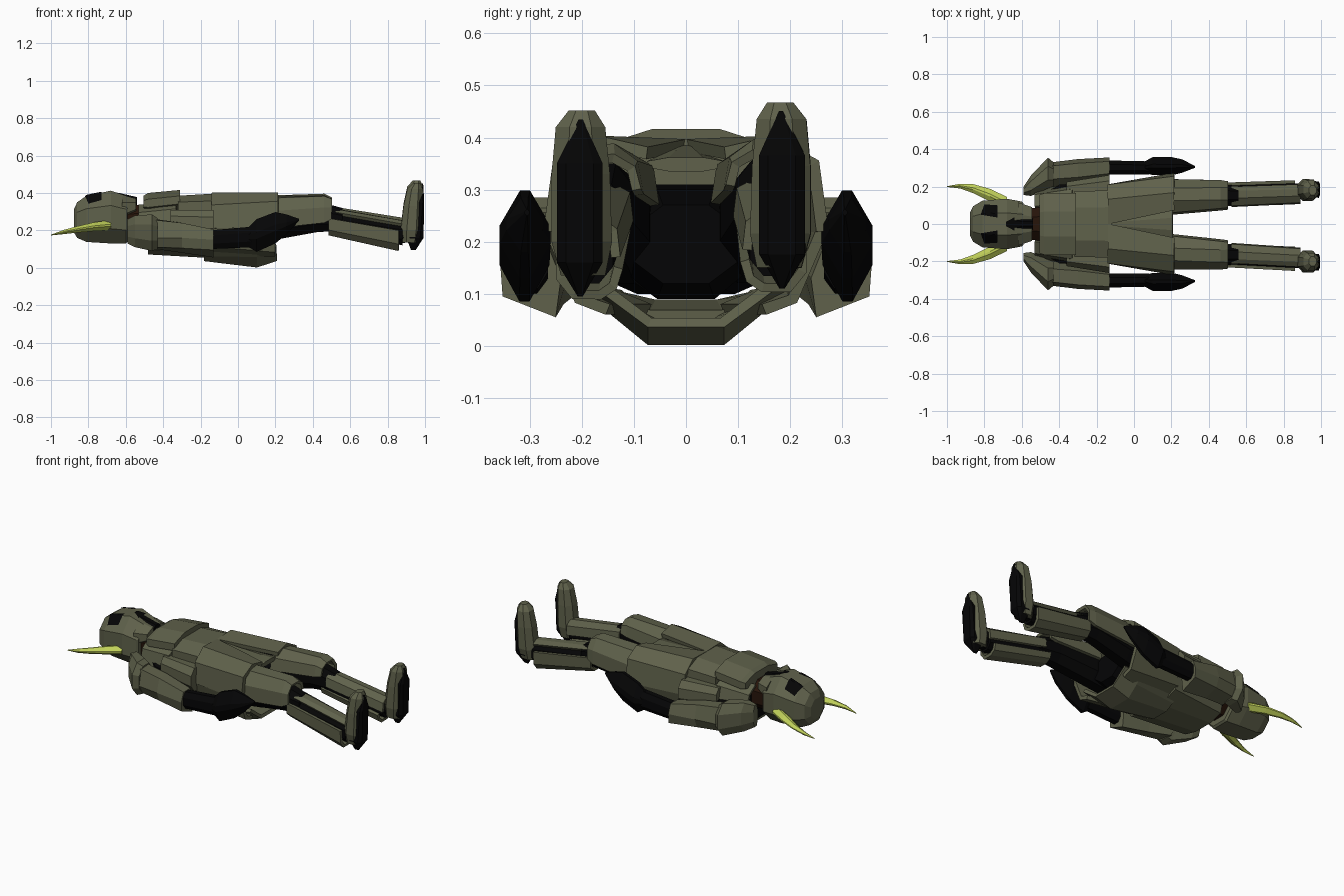
import bpy, bmesh

def material(name, r, g, b):
    m = bpy.data.materials.new(name)
    m.diffuse_color = (r, g, b, 1)
    return m

OLIVE = material("olive", 0.115, 0.12, 0.07)
BLACK = material("black", 0.0015, 0.0015, 0.0017)
LIME = material("lime", 0.52, 0.62, 0.10)
BROWN = material("brown", 0.02, 0.007, 0.003)

def finish(name, rings, mat=OLIVE, closed=True, side=1, leg=False):
    """Skin rings of points; side -1 mirrors, leg gives the +y leg its slight turn."""
    bm = bmesh.new()
    rows = []
    for ring in rings:
        row = []
        for x, y, z in ring:
            if leg and side > 0:
                y, z = y - 0.02 * x, z + 0.016 * x
            row.append(bm.verts.new((x, y * side, z)))
        rows.append(row)
    n = len(rows[0])
    for a, b in zip(rows, rows[1:]):
        for i in range(n if closed else n - 1):
            j = (i + 1) % n
            bm.faces.new((a[i], a[j], b[j], b[i]))
    if closed:
        bm.faces.new(rows[0])
        bm.faces.new(rows[-1])
    bmesh.ops.recalc_face_normals(bm, faces=bm.faces)
    me = bpy.data.meshes.new(name)
    bm.to_mesh(me)
    bm.free()
    me.materials.append(mat)
    ob = bpy.data.objects.new(name, me)
    bpy.context.collection.objects.link(ob)
    return ob

def loft(name, sections, mat=OLIVE, cut=0.28, axis='x', side=1, leg=False):
    """Eight-sided loft. Sections are (position, a0, a1, b0, b1)."""
    rings = []
    for t, a0, a1, b0, b1 in sections:
        ca, cb = (a1 - a0) * cut, (b1 - b0) * cut
        pts = [(a0 + ca, b0), (a1 - ca, b0), (a1, b0 + cb), (a1, b1 - cb),
               (a1 - ca, b1), (a0 + ca, b1), (a0, b1 - cb), (a0, b0 + cb)]
        rings.append([(t, a, b) if axis == 'x' else (a, b, t) for a, b in pts])
    return finish(name, rings, mat, True, side, leg)

def shell(name, rows, mat=OLIVE, thick=0.018, side=1, leg=False):
    """Bent armour plate. Rows are (x, [(y, z), ...])."""
    ob = finish(name, [[(x, y, z) for y, z in pts] for x, pts in rows], mat, False, side, leg)
    mod = ob.modifiers.new("thickness", 'SOLIDIFY')
    mod.thickness = thick
    mod.offset = 0
    return ob

def block(name, rows, side=1):
    """Closed loft through free cross-sections."""
    return finish(name, [[(x, y, z) for y, z in pts] for x, pts in rows], side=side)

def both(fn, name, data, **kw):
    for side, label in ((1, "left_"), (-1, "right_")):
        fn(label + name, data, side=side, **kw)

def sym(half):
    return [(-y, z) for y, z in half] + [(y, z) for y, z in reversed(half)]

# Head
head = loft("helmet", [(-.878, -.06, .06, .19, .31), (-.86, -.095, .095, .16, .35),
                       (-.81, -.125, .125, .138, .385), (-.68, -.135, .135, .13, .412),
                       (-.60, -.12, .12, .13, .385), (-.59, -.11, .11, .14, .38)])
loft("jaw", [(-.62, -.115, .115, .24, .39), (-.545, -.09, .09, .29, .37)])
# Horns are crescents with a flat diamond section
both(loft, "horn", [(-.68, .07, .145, .20, .255), (-.77, .12, .188, .196, .243),
                    (-.86, .165, .213, .188, .222), (-.93, .19, .215, .18, .203),
                    (-1.0, .198, .202, .173, .177)], mat=LIME, cut=.4)

# Eyes and nose slot, wrapped onto the helmet
def decal(name, corners, target):
    bm = bmesh.new()
    bm.faces.new([bm.verts.new((x, y, .5)) for x, y in corners])
    bmesh.ops.subdivide_edges(bm, edges=bm.edges[:], cuts=6, use_grid_fill=True)
    me = bpy.data.meshes.new(name)
    bm.to_mesh(me)
    bm.free()
    me.materials.append(BLACK)
    ob = bpy.data.objects.new(name, me)
    bpy.context.collection.objects.link(ob)
    m = ob.modifiers.new("wrap", 'SHRINKWRAP')
    m.target = target
    m.wrap_method = 'PROJECT'
    m.use_project_z = True
    m.use_negative_direction = True
    m.use_positive_direction = False
    m.offset = 0.005

for s in (1, -1):
    decal("eye", [(-.82, .05 * s), (-.73, .035 * s), (-.73, .10 * s), (-.80, .105 * s)], head)
decal("nose_slot", [(-.685, .012), (-.685, -.012), (-.64, -.035), (-.64, .035)], head)
loft("mouth_guard", [(-.645, -.035, .035, .35, .402), (-.54, -.03, .03, .33, .378)], BLACK)

# Neck and dark under-suit
loft("neck", [(-.62, -.08, .08, .17, .33), (-.49, -.09, .09, .17, .34)], BROWN)
loft("under_suit", [(-.5, -.15, .15, .10, .31), (-.4, -.21, .21, .10, .29),
                    (-.3, -.215, .215, .10, .29), (-.12, -.16, .16, .11, .31),
                    (.1, -.125, .125, .09, .30), (.19, -.10, .10, .12, .27)], BLACK)

# Torso armour
loft("chest_plate", [(-.505, -.155, .155, .30, .385), (-.48, -.165, .165, .29, .40),
                     (-.31, -.165, .165, .31, .416)], cut=.3)
loft("belly_plate", [(-.32, -.175, .175, .25, .385), (-.12, -.18, .18, .24, .397)], cut=.25)
both(loft, "rib_plate", [(-.36, .14, .225, .19, .31), (-.13, .15, .262, .17, .31)])
both(shell, "collar_plate", [(-.53, [(.09, .33), (.15, .29), (.17, .18)]),
                             (-.33, [(.12, .335), (.18, .31), (.21, .18)])])
shell("upper_back_plate", [(-.48, sym([(.16, .18), (.14, .10), (.06, .08)])),
                           (-.13, sym([(.21, .20), (.18, .10), (.07, .06)]))])

# Hip skirt
both(shell, "skirt_plate", [(-.14, [(.0, .385), (.13, .39), (.20, .33), (.20, .21)]),
                            (.215, [(.075, .37), (.165, .392), (.245, .35), (.262, .22)])], thick=.024)
loft("front_skirt", [(-.12, -.02, .02, .34, .385), (.205, -.075, .075, .335, .362)])
both(shell, "rear_skirt", [(-.14, [(.20, .22), (.19, .12), (.07, .07)]),
                           (.20, [(.26, .22), (.205, .09), (.15, .07)])], thick=.022)
shell("seat_plate", [(-.18, sym([(.13, .10), (.10, .07), (.05, .045)])),
                     (.10, sym([(.185, .11), (.135, .065), (.07, .011)])),
                     (.205, sym([(.17, .12), (.13, .09), (.07, .045)]))], thick=.02)

# Arms
both(loft, "shoulder_pad", [(-.59, .155, .20, .13, .26), (-.55, .15, .26, .11, .28),
                            (-.46, .19, .355, .09, .285), (-.43, .20, .33, .10, .265)])
both(block, "arm_guard",
     [(-.44, [(.21, .10), (.30, .11), (.33, .16), (.31, .255), (.24, .26), (.195, .18)]),
      (-.30, [(.235, .08), (.325, .105), (.347, .16), (.325, .24), (.25, .24), (.22, .16)]),
      (-.13, [(.25, .055), (.352, .095), (.356, .15), (.335, .205), (.27, .205), (.24, .13)])])
both(loft, "forearm", [(-.15, .265, .34, .10, .20), (.08, .265, .335, .11, .22)], mat=BLACK)
both(loft, "hand", [(.04, .275, .325, .12, .20), (.10, .262, .358, .085, .26),
                    (.20, .26, .358, .13, .298), (.26, .275, .345, .18, .285),
                    (.325, .30, .31, .25, .262)], mat=BLACK, cut=.4)

# Legs
both(loft, "thigh", [(.02, .06, .20, .12, .30), (.2, .07, .215, .15, .33),
                     (.42, .10, .225, .19, .35), (.56, .115, .215, .20, .31)],
     mat=BLACK, leg=True)
both(shell, "thigh_guard", [(.18, [(.06, .27), (.07, .34), (.13, .375), (.19, .365), (.235, .30), (.235, .21)]),
                            (.46, [(.09, .29), (.10, .35), (.14, .38), (.20, .375), (.235, .32), (.235, .24)]),
                            (.50, [(.095, .30), (.105, .34), (.14, .36), (.20, .36), (.23, .32), (.23, .26)])],
     leg=True)
# Shins: dark core between a front plate and a calf plate
both(loft, "shin", [(.50, .115, .215, .19, .29), (.88, .14, .235, .12, .235)], mat=BLACK, leg=True)
both(shell, "shin_plate", [(.52, [(.11, .24), (.115, .29), (.15, .308), (.185, .305), (.205, .29)]),
                           (.89, [(.135, .17), (.14, .22), (.17, .243), (.20, .242), (.225, .225)])],
     leg=True)
both(shell, "calf_plate", [(.485, [(.115, .225), (.125, .195), (.15, .182), (.195, .182), (.22, .205), (.222, .265)]),
                           (.86, [(.13, .15), (.14, .115), (.165, .098), (.215, .098), (.24, .13), (.242, .20)])],
     leg=True)
both(loft, "ankle", [(.86, .155, .23, .13, .23), (.95, .16, .23, .14, .24)], mat=BLACK, leg=True)

# Feet, pointing up
both(loft, "foot", [(.135, .875, .97, .155, .24), (.20, .87, .985, .142, .258),
                    (.33, .885, .988, .146, .258), (.42, .905, .988, .155, .25),
                    (.452, .935, .975, .175, .225)], axis='z', leg=True)
both(loft, "sole", [(.095, .925, .95, .198, .208), (.16, .90, .992, .16, .248),
                    (.35, .96, .995, .16, .248), (.435, .97, .99, .198, .206)],
     mat=BLACK, axis='z', cut=.2, leg=True)
